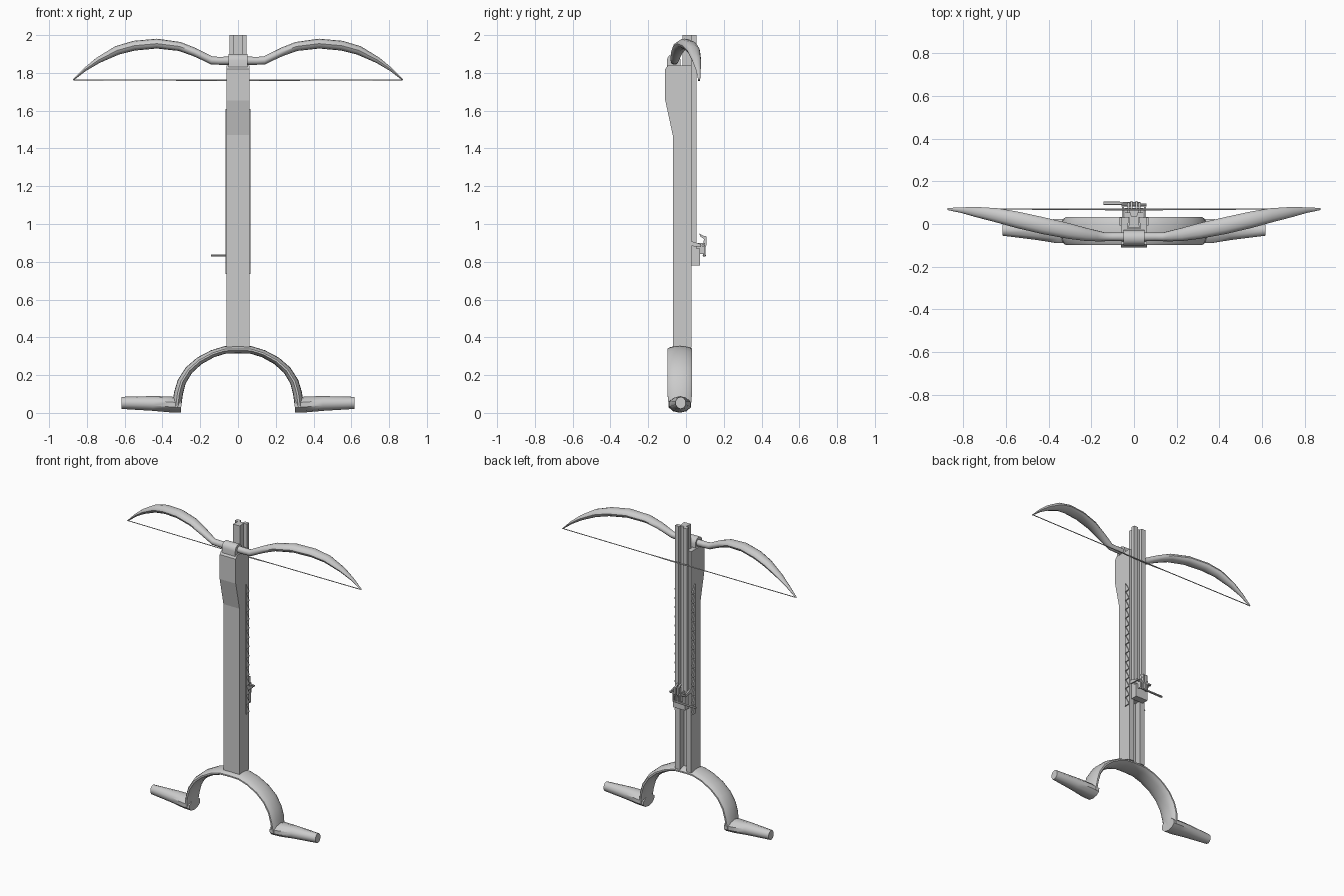
import bpy, bmesh, math
from mathutils import Vector

grey = bpy.data.materials.new("plain grey")
grey.diffuse_color = (0.6, 0.6, 0.6, 1)


def finish(name, bm, smooth=False):
    bmesh.ops.recalc_face_normals(bm, faces=bm.faces[:])
    me = bpy.data.meshes.new(name)
    bm.to_mesh(me)
    bm.free()
    me.materials.append(grey)
    ob = bpy.data.objects.new(name, me)
    bpy.context.collection.objects.link(ob)
    if smooth:
        for p in me.polygons:
            p.use_smooth = True
        me.set_sharp_from_angle(angle=math.radians(40))
    return ob


def prism(name, pts, axis, a, b, smooth=False):
    """Extrude a profile: (y, z) along x, or (x, y) along z."""
    bm = bmesh.new()
    put = (lambda p, t: (t, p[0], p[1])) if axis == "x" else (lambda p, t: (p[0], p[1], t))
    lo = [bm.verts.new(put(p, a)) for p in pts]
    hi = [bm.verts.new(put(p, b)) for p in pts]
    bm.faces.new(lo)
    bm.faces.new(hi)
    n = len(pts)
    for i in range(n):
        bm.faces.new((lo[i], lo[(i + 1) % n], hi[(i + 1) % n], hi[i]))
    return finish(name, bm, smooth)


def box(name, x0, x1, y0, y1, z0, z1):
    return prism(name, [(y0, z0), (y1, z0), (y1, z1), (y0, z1)], "x", x0, x1)


def loft(name, stations, sides=12, smooth=True):
    """Oval rings (x, y, z, half thickness, half depth in y) along a path."""
    bm = bmesh.new()
    rings = []
    for i, (x, y, z, ht, hd) in enumerate(stations):
        p, q = stations[max(i - 1, 0)], stations[min(i + 1, len(stations) - 1)]
        t = Vector((q[0] - p[0], 0, q[2] - p[2])).normalized()
        n = Vector((-t.z, 0, t.x))
        ring = []
        for k in range(sides):
            a = math.tau * k / sides
            ring.append(bm.verts.new(Vector((x, y, z)) + n * ht * math.cos(a)
                                     + Vector((0, hd * math.sin(a), 0))))
        rings.append(ring)
    for r, s in zip(rings, rings[1:]):
        for k in range(sides):
            j = (k + 1) % sides
            bm.faces.new((r[k], r[j], s[j], s[k]))
    bm.faces.new(rings[0])
    bm.faces.new(rings[-1])
    return finish(name, bm, smooth)


def both(half):
    """Mirror a half path that starts on the centre line."""
    return [(-s[0],) + s[1:] for s in reversed(half[1:])] + half


# Stock body with a thicker head, and rails forming a dovetail channel behind it
prism("stock", [(-0.07, 0.345), (-0.02, 0.345), (-0.02, 1.84), (-0.095, 1.84),
                (-0.11, 1.82), (-0.11, 1.655), (-0.07, 1.47)], "x", -0.06, 0.06)
for s, side in ((-1, "left"), (1, "right")):
    prism("channel_rail_" + side, [(s * 0.024, 0.03), (s * 0.06, 0.03), (s * 0.06, -0.02),
                                   (s * 0.03, -0.02)], "z", 0.345, 1.84)

# Slider with a bolt groove
half = [(0.026, -0.018), (0.02, 0.03), (0.045, 0.03), (0.045, 0.055),
        (0.016, 0.055), (0.012, 0.036)]
prism("slider", half + [(-x, y) for x, y in reversed(half)], "z", 0.79, 2.0)

# Toothed racks on both flanks
teeth, top, pitch = 14, 1.61, 0.0625
rack = [(-0.007, top - teeth * pitch), (-0.007, top)]
for i in range(teeth):
    z = top - (i + 1) * pitch
    rack += [(0.03, z + 0.004), (-0.003, z)]
rack.pop()
for s, side in ((-1, "left"), (1, "right")):
    prism("rack_" + side, rack, "x", s * 0.058, s * 0.067)

# Bow limbs, one continuous tapering sweep
bow = [(0, -0.06, 1.865, 0.022, 0.022), (0.1, -0.06, 1.864, 0.021, 0.02),
       (0.14, -0.06, 1.866, 0.021, 0.021), (0.18, -0.055, 1.886, 0.021, 0.026),
       (0.23, -0.048, 1.91, 0.022, 0.031), (0.31, -0.032, 1.94, 0.024, 0.037),
       (0.43, -0.007, 1.955, 0.026, 0.04), (0.55, 0.02, 1.944, 0.026, 0.039),
       (0.64, 0.04, 1.919, 0.024, 0.034), (0.74, 0.056, 1.867, 0.016, 0.024),
       (0.81, 0.065, 1.818, 0.009, 0.013), (0.873, 0.07, 1.762, 0.003, 0.005)]
loft("bow", both(bow))

# Bowstring with a thicker serving in the middle
loft("bowstring", both([(0, 0.068, 1.76, 0.004, 0.006), (0.08, 0.068, 1.76, 0.004, 0.006),
                        (0.2, 0.069, 1.761, 0.003, 0.003), (0.87, 0.07, 1.763, 0.003, 0.003)]), 6)

# Rounded clamp holding the bow to the stock
arc = [(-0.065 + 0.036 * math.cos(math.pi * k / 8), 1.865 + 0.036 * math.sin(math.pi * k / 8))
       for k in range(9)]
prism("bow_clamp", [(-0.029, 1.825)] + arc + [(-0.101, 1.825)], "x", -0.05, 0.05, True)

# Curved body rest
arch = [(0, -0.033, 0.335, 0.02, 0.067), (0.07, -0.033, 0.333, 0.02, 0.067),
        (0.135, -0.033, 0.313, 0.02, 0.067), (0.205, -0.033, 0.275, 0.021, 0.067),
        (0.26, -0.033, 0.226, 0.022, 0.067), (0.298, -0.033, 0.165, 0.023, 0.067),
        (0.315, -0.033, 0.105, 0.024, 0.067), (0.325, -0.033, 0.03, 0.024, 0.06)]
loft("body_rest", both(arch), 14)

# Tapered hand grips
for s, side in ((-1, "left"), (1, "right")):
    loft("hand_grip_" + side, [(s * 0.30, -0.033, 0.04, 0.039, 0.06),
                               (s * 0.36, -0.033, 0.045, 0.042, 0.06),
                               (s * 0.45, -0.031, 0.05, 0.039, 0.047),
                               (s * 0.617, -0.028, 0.053, 0.032, 0.028)], 10)

# Trigger block, fork, claws, pawls and lever
box("trigger_block", -0.045, 0.045, 0.03, 0.075, 0.78, 0.87)
claw = [(0.072, 0.885), (0.085, 0.875), (0.09, 0.835), (0.102, 0.83), (0.102, 0.87),
        (0.108, 0.89), (0.108, 0.935), (0.095, 0.937), (0.07, 0.95), (0.075, 0.935),
        (0.095, 0.92), (0.092, 0.9)]
pawl = [(0.012, 0.885), (0.025, 0.91), (0.08, 0.893), (0.08, 0.878)]
for s, side in ((-1, "left"), (1, "right")):
    prism("claw_" + side, claw, "x", s * 0.006, s * 0.016)
    box("fork_" + side, s * 0.022, s * 0.03, 0.05, 0.1, 0.84, 0.9)
    prism("pawl_" + side, pawl, "x", s * 0.048, s * 0.057)
loft("axle", both([(0, 0.09, 0.887, 0.007, 0.007), (0.058, 0.09, 0.887, 0.007, 0.007)]), 8)
loft("trigger_lever", [(-0.142, 0.097, 0.833, 0.006, 0.009), (-0.05, 0.097, 0.833, 0.006, 0.007),
                       (0.03, 0.097, 0.835, 0.005, 0.006)], 8)
